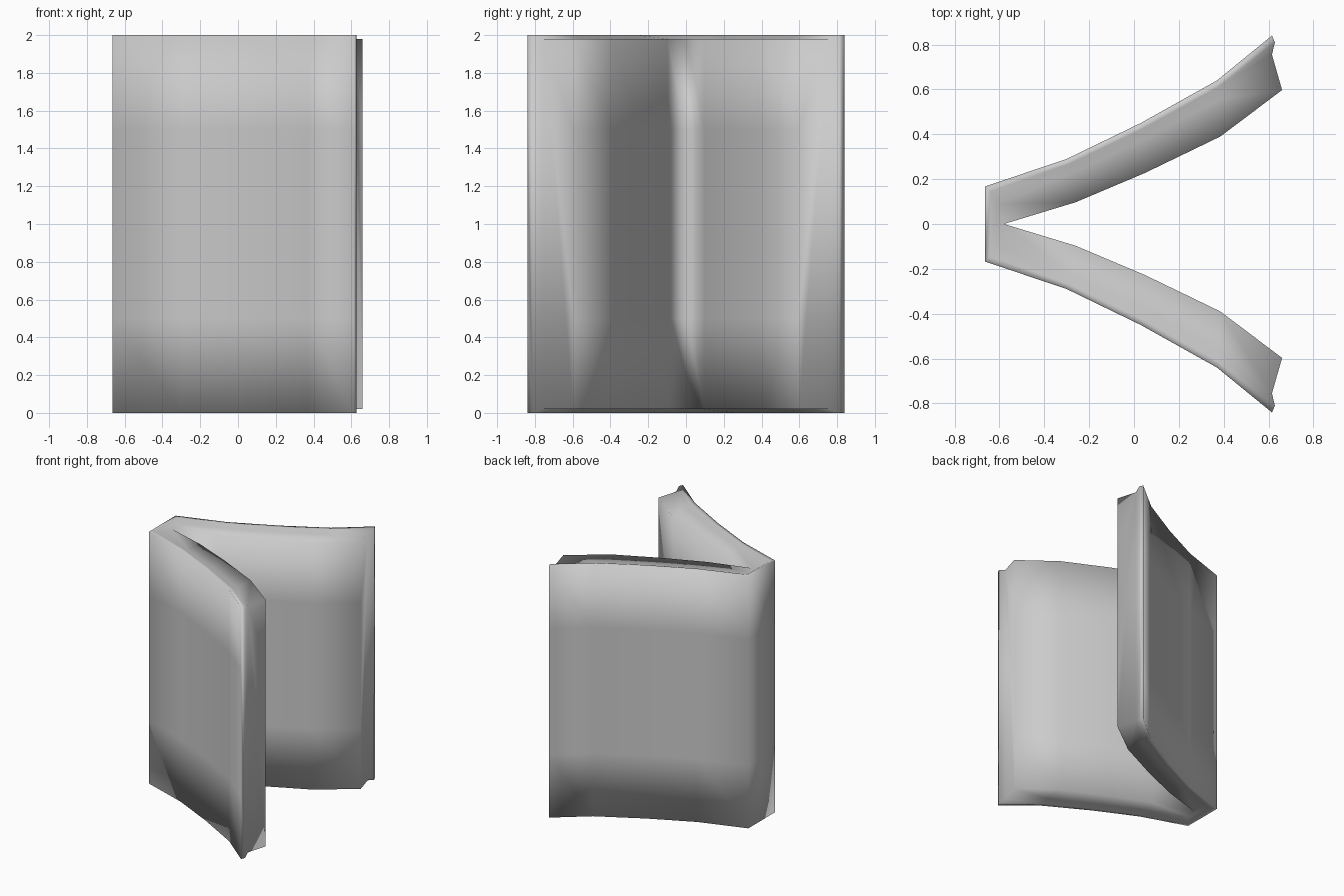
import bpy, bmesh

if "Cube" in bpy.data.objects:
    bpy.data.objects.remove(bpy.data.objects["Cube"])

# Plan-view stations, spine to free edge: cover outside, cover inside, page block outside, page inside
outer = [(-0.665, 0.167), (-0.30, 0.29), (0.03, 0.45), (0.37, 0.64), (0.615, 0.84)]
inner = [(-0.58, 0.0), (-0.26, 0.097), (0.05, 0.228), (0.385, 0.39), (0.66, 0.597)]


def lerp(a, b, t):
    return (a[0] + (b[0] - a[0]) * t, a[1] + (b[1] - a[1]) * t)


stations = [[o, lerp(o, i, 0.13), lerp(o, i, 0.35), i] for o, i in zip(outer, inner)]
stations[0] = [outer[0], (-0.64, 0.145), (-0.605, 0.09), inner[0]]
stations[-1] = [outer[-1], (0.628, 0.81), (0.615, 0.755), inner[-1]]

# Mirror the right-hand leaf through the spine
mirrored = [[(x, -y) for x, y in s] for s in reversed(stations)]
path = mirrored + stations

# Cross-section loop: (column, height); cover overhangs the recessed page block
loop = [(0, 0), (0, 0.5), (0, 1.5), (0, 2), (1, 2), (2, 1.98),
        (3, 1.98), (3, 1.5), (3, 0.5), (3, 0.02), (2, 0.02), (1, 0)]

bm = bmesh.new()
rings = [[bm.verts.new((*s[c], z)) for c, z in loop] for s in path]
n = len(loop)
for a, b in zip(rings, rings[1:]):
    for k in range(n):
        bm.faces.new((a[k], a[(k + 1) % n], b[(k + 1) % n], b[k]))

# Free edges: cover edge, groove, page edges
for r in (rings[0], rings[-1]):
    for idx in ((0, 1, 2, 3, 4, 11), (11, 4, 5, 10), (10, 5, 6, 7, 8, 9)):
        bm.faces.new([r[i] for i in idx])

# Close the gutter where both leaves meet
bmesh.ops.remove_doubles(bm, verts=bm.verts, dist=0.001)
bmesh.ops.recalc_face_normals(bm, faces=bm.faces)
for f in bm.faces:
    f.smooth = True

mesh = bpy.data.meshes.new("open_book")
bm.to_mesh(mesh)
bm.free()
bpy.context.collection.objects.link(bpy.data.objects.new("open_book", mesh))
